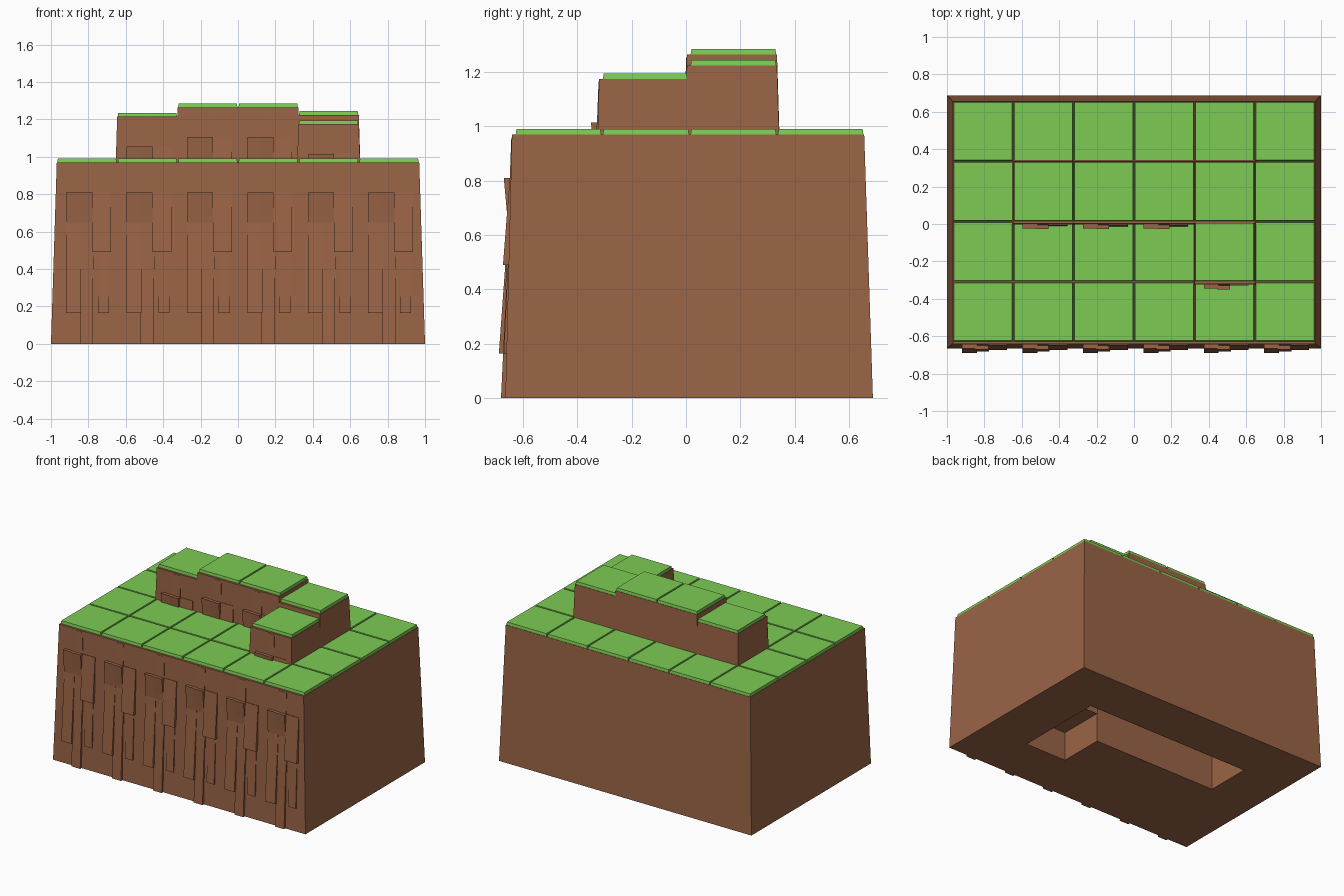
import bpy, bmesh

if "Cube" in bpy.data.objects:
    bpy.data.objects.remove(bpy.data.objects["Cube"])

XS = [-0.969 + 0.323 * i for i in range(7)]      # column lines
YS = [-0.63, -0.309, 0.014, 0.335, 0.656]        # row lines
H = 0.97                                         # block height under the grass
LIFT = {(1, 2): 0.245, (2, 2): 0.295, (3, 2): 0.295, (4, 2): 0.255, (4, 1): 0.205}


def material(name, rgb):
    m = bpy.data.materials.new(name)
    m.diffuse_color = (*rgb, 1)
    m.use_nodes = True
    m.node_tree.nodes["Principled BSDF"].inputs["Base Color"].default_value = m.diffuse_color
    return m


BROWN = material("earth_brown", (0.325, 0.128, 0.061))
GREEN = material("grass_green", (0.205, 0.60, 0.088))


def finish(bm, name, mat):
    bmesh.ops.remove_doubles(bm, verts=bm.verts, dist=1e-5)
    bmesh.ops.recalc_face_normals(bm, faces=bm.faces)
    me = bpy.data.meshes.new(name)
    bm.to_mesh(me)
    bm.free()
    me.materials.append(mat)
    ob = bpy.data.objects.new(name, me)
    bpy.context.collection.objects.link(ob)
    return ob


def quad(bm, *pts):
    return bm.faces.new([bm.verts.new(p) for p in pts])


def frustum(bm, low, high, z0, z1):
    """Closed tapered box; low and high are (x0, x1, y0, y1)."""
    rings = []
    for (x0, x1, y0, y1), z in ((low, z0), (high, z1)):
        rings.append([bm.verts.new(p) for p in
                      ((x0, y0, z), (x1, y0, z), (x1, y1, z), (x0, y1, z))])
    a, b = rings
    bm.faces.new(a[::-1])
    bm.faces.new(b)
    for i in range(4):
        k = (i + 1) % 4
        bm.faces.new((a[i], a[k], b[k], b[i]))


# Main earth body: flared block with a recess below the raised blocks
bm = bmesh.new()
bx = [-1.0] + XS[1:-1] + [1.0]
by = [-0.665] + YS[1:-1] + [0.688]
ty = [-0.641] + YS[1:]
for i in range(6):
    for j in range(4):
        quad(bm, (XS[i], ty[j], H), (XS[i + 1], ty[j], H),
             (XS[i + 1], ty[j + 1], H), (XS[i], ty[j + 1], H))
        if (i, j) not in LIFT:
            quad(bm, (bx[i], by[j], 0), (bx[i], by[j + 1], 0),
                 (bx[i + 1], by[j + 1], 0), (bx[i + 1], by[j], 0))
            continue
        ring = [(i, j), (i + 1, j), (i + 1, j + 1), (i, j + 1)]
        for k, (dx, dy) in enumerate(((0, -1), (1, 0), (0, 1), (-1, 0))):
            if (i + dx, j + dy) in LIFT:
                continue
            (a, b), (c, d) = ring[k], ring[(k + 1) % 4]
            top = LIFT[i, j]
            quad(bm, (bx[a], by[b], 0), (bx[c], by[d], 0),
                 (bx[c], by[d], top), (bx[a], by[b], top))
        quad(bm, *[(bx[a], by[b], LIFT[i, j]) for a, b in ring])
for i in range(6):
    for j in (0, 4):
        quad(bm, (bx[i], by[j], 0), (bx[i + 1], by[j], 0),
             (XS[i + 1], ty[j], H), (XS[i], ty[j], H))
for j in range(4):
    for i in (0, 6):
        quad(bm, (bx[i], by[j], 0), (bx[i], by[j + 1], 0),
             (XS[i], ty[j + 1], H), (XS[i], ty[j], H))
finish(bm, "earth_body", BROWN)

# Raised earth blocks
bm = bmesh.new()
for (i, j), lift in LIFT.items():
    x0, x1, y0, y1 = XS[i], XS[i + 1], YS[j], YS[j + 1]
    z = H - 0.03                                 # start just inside the body
    t = (lift + H - z) / H
    frustum(bm, (x0 - 0.03 * t, x1 + 0.03 * t, y0 - 0.011 - 0.024 * t, y1 + 0.03 * t),
            (x0, x1, y0 - 0.011, y1), z, lift + H)
finish(bm, "raised_blocks", BROWN)

# Leaning rock slabs on the front: x start, x end, z bottom, z top, depth at bottom, depth at top
SLABS = [
    (0.05, 0.13, 0.165, 0.65, 0.028, 0.005),
    (0.05, 0.19, 0.65, 0.81, 0.008, 0.022),
    (0.12, 0.19, 0.69, 0.81, 0.012, 0.026),
    (0.19, 0.29, 0.49, 0.81, 0.021, 0.004),
    (0.125, 0.195, 0.0, 0.49, 0.016, 0.005),
    (0.13, 0.20, 0.40, 0.65, 0.010, 0.003),
    (0.22, 0.28, 0.165, 0.49, 0.010, 0.003),
    (0.13, 0.19, 0.81, 0.96, 0.004, 0.002),
]
bm = bmesh.new()
cells = [(i, 0, 0.0) for i in range(6)]
cells += [(i, j, l) for (i, j), l in LIFT.items() if (i, j) != (4, 2)]
for i, j, lift in cells:
    for x0, x1, z0, z1, d0, d1 in SLABS:
        if lift + z1 < H:
            continue_slab = lift == 0            # buried slabs on raised blocks are left out
            if not continue_slab:
                continue
        z0c = z0 if lift == 0 else max(z0, H - 0.02 - lift)
        s = (z0c - z0) / (z1 - z0)
        dl = d0 + (d1 - d0) * s
        wl = YS[j] - 0.035 + 0.025 * z0c
        wh = YS[j] - 0.035 + 0.025 * z1
        a, b = XS[i] + x0, XS[i] + x1
        frustum(bm, (a, b, wl - dl, wl + 0.01), (a, b, wh - d1, wh + 0.01),
                z0c + lift, z1 + lift)
finish(bm, "front_slabs", BROWN)

# Grass tiles, one per grid cell
bm = bmesh.new()
for i in range(6):
    for j in range(4):
        z = H + LIFT.get((i, j), 0.0)
        g, t = 0.003, 0.006
        x0, x1, y0, y1 = XS[i], XS[i + 1], YS[j], YS[j + 1]
        frustum(bm, (x0 + g, x1 - g, y0 + g, y1 - g),
                (x0 + t, x1 - t, y0 + t, y1 - t), z, z + 0.02)
finish(bm, "grass_tiles", GREEN)
